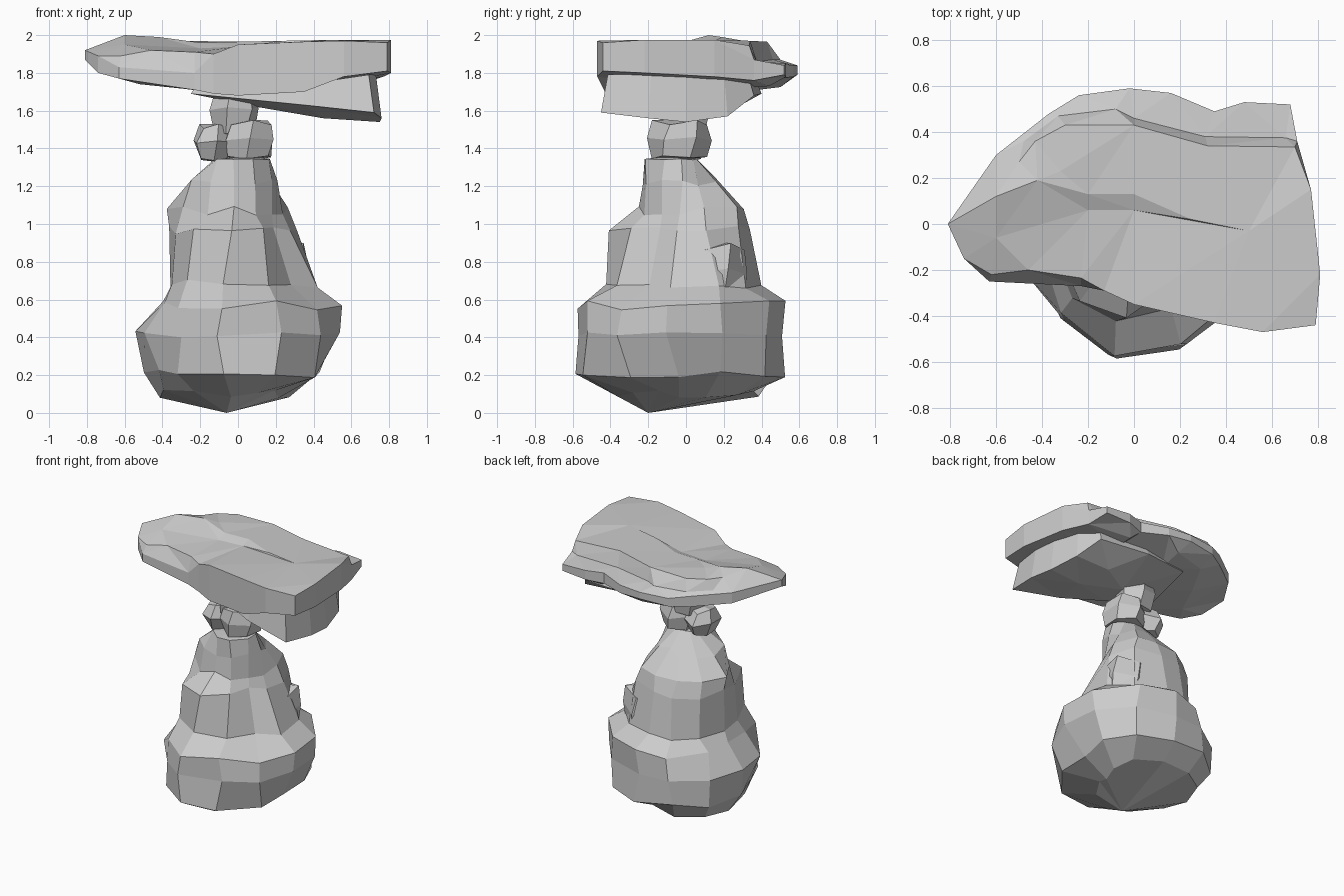
import bpy
import random
from math import cos, sin, pi, radians
from mathutils import Vector
from mathutils.geometry import delaunay_2d_cdt

random.seed(4)


def add_mesh(name, verts, faces):
    mesh = bpy.data.meshes.new(name)
    mesh.from_pydata(verts, [], faces)
    mesh.validate()
    obj = bpy.data.objects.new(name, mesh)
    bpy.context.collection.objects.link(obj)
    return obj


def loft(name, rings, bottom, top):
    """Join equal rings from bottom to top and close them on two apex points."""
    n = len(rings[0])
    verts = [p for ring in rings for p in ring] + [bottom, top]
    lo, hi, last = len(verts) - 2, len(verts) - 1, (len(rings) - 1) * n
    faces = []
    for i in range(n):
        j = (i + 1) % n
        faces += [(r * n + i, r * n + j, r * n + n + j, r * n + n + i)
                  for r in range(len(rings) - 1)]
        faces += [(lo, j, i), (hi, last + i, last + j)]
    return add_mesh(name, verts, faces)


def slab(name, rim, ridges, bottom, taper=0.0):
    """Rim of (x, y, z top, z bottom), capped through ridge lines and loose points."""
    n = len(rim)
    cx, cy = sum(p[0] for p in rim) / n, sum(p[1] for p in rim) / n
    verts, faces, starts = [], [], []
    for side in (0, 1):
        t = 0 if side else taper
        pts = [(p[0] + (cx - p[0]) * t, p[1] + (cy - p[1]) * t, p[2 + side])
               for p in rim]
        edges = []
        for line in ([[p] for p in bottom] if side else ridges):
            k = len(pts)
            edges += [(k + i, k + i + 1) for i in range(len(line) - 1)]
            pts += line
        base = len(verts)
        starts.append(base)
        verts += pts
        cdt = delaunay_2d_cdt([Vector(p[:2]) for p in pts], edges,
                              [list(range(n))], 1, 1e-5)
        for f in cdt[2]:
            if all(cdt[3][k] for k in f):
                ids = [base + cdt[3][k][0] for k in f]
                faces.append(ids[::-1] if side else ids)
    a, b = starts
    for i in range(n):
        j = (i + 1) % n
        faces.append((b + i, b + j, a + j, a + i))
    return add_mesh(name, verts, faces)


def stone(name, lo, hi, sides=7, turn=0.3, waist=0.75):
    """Faceted boulder filling the box lo..hi."""
    c = [(a + b) / 2 for a, b in zip(lo, hi)]
    s = [(b - a) / 2 for a, b in zip(lo, hi)]
    rings = []
    for k, (t, r) in enumerate(((-0.88, waist), (0.05, 1), (0.88, waist))):
        ring = []
        for i in range(sides):
            a = 2 * pi * i / sides + turn + 0.15 * k
            ring.append((c[0] + s[0] * r * 1.04 * cos(a),
                         c[1] + s[1] * r * 1.04 * sin(a),
                         c[2] + s[2] * (t + 0.12 * sin(3 * i + k))))
        rings.append(ring)
    return loft(name, rings, (c[0], c[1], lo[2]), (c[0], c[1], hi[2]))


# pedestal: height, then radius every 30 degrees starting near +x
pedestal = [
    (0.10, .22, .29, .36, .36, .42, .44, .42, .42, .40, .36, .30, .24),
    (0.21, .41, .47, .53, .53, .53, .53, .50, .46, .52, .59, .58, .50),
    (0.42, .55, .55, .54, .51, .53, .54, .55, .53, .52, .58, .57, .57),
    (0.57, .56, .56, .54, .53, .50, .45, .40, .42, .50, .58, .56, .54),
    (0.68, .43, .43, .41, .40, .40, .38, .36, .37, .42, .43, .40, .34),
    (0.97, .28, .33, .36, .34, .36, .37, .37, .35, .41, .41, .32, .23),
    (1.07, .24, .28, .33, .31, .32, .34, .38, .31, .28, .25, .24, .22),
    (1.22, .21, .20, .20, .16, .20, .22, .26, .27, .25, .23, .23, .22),
    (1.345, .17, .12, .07, .05, .06, .08, .10, .14, .18, .22, .23, .20),
]
rings = []
for row in pedestal:
    wobble = 0.025 if row[0] < 1.3 else 0.006
    ring = []
    for i, r in enumerate(row[1:]):
        a = i * pi / 6 - radians(8) + random.uniform(-.06, .06)
        ring.append((r * cos(a), r * sin(a), row[0] + random.uniform(-wobble, wobble)))
    rings.append(ring)
loft("pedestal_rock", rings, (-.06, -.20, 0), (.08, -.08, 1.36))

# broken ledge on the right flank
stone("side_ledge", (.02, .02, .58), (.38, .32, .90), 6, 0.2, 0.9)

# balancing stones in the neck
stone("neck_stone_right", (-.08, -.20, 1.34), (.20, .13, 1.55), 6, 0.4, 0.86)
stone("neck_stone_left", (-.24, -.17, 1.33), (-.01, .12, 1.53), 6, 0.5, 0.68)
stone("neck_stone_top", (-.15, -.15, 1.47), (.11, .13, 1.74), 6, 0.1, 0.8)

# upper cap slab
upper_rim = [
    (-.81, 0, 1.92, 1.87), (-.74, -.15, 1.89, 1.80), (-.63, -.25, 1.83, 1.77),
    (-.23, -.27, 1.80, 1.71), (-.13, -.29, 1.90, 1.69), (0, -.35, 1.95, 1.68),
    (.35, -.43, 1.965, 1.70), (.56, -.47, 1.97, 1.78), (.79, -.44, 1.96, 1.81),
    (.81, -.22, 1.975, 1.80), (.77, .15, 1.975, 1.78), (.71, .36, 1.87, 1.76),
    (.68, .52, 1.84, 1.79), (.48, .53, 1.85, 1.78), (.35, .49, 1.85, 1.77),
    (.16, .57, 1.84, 1.78), (-.02, .59, 1.84, 1.79), (-.24, .56, 1.84, 1.78),
    (-.37, .48, 1.86, 1.78), (-.60, .30, 1.88, 1.80)]
upper_ridges = [
    # back step, top and foot
    [(-.50, .27, 1.96), (-.43, .36, 1.96), (-.30, .43, 1.96), (0, .43, 1.965),
     (.32, .34, 1.97), (.70, .335, 1.945)],
    [(-.48, .36, 1.89), (-.33, .47, 1.88), (-.08, .50, 1.87), (0, .46, 1.87),
     (.31, .38, 1.86), (.66, .375, 1.86)],
    # hump edge and the dip beneath it
    [(-.60, .12, 2.0), (-.42, .19, 1.99), (-.32, .23, 1.97), (-.20, .13, 1.96),
     (0, .13, 1.965), (.25, .02, 1.97)],
    [(-.60, -.06, 1.95), (-.20, .06, 1.93), (0, .06, 1.94), (.50, -.03, 1.975)],
    # front left lip
    [(-.62, -.22, 1.89), (-.46, -.20, 1.92), (-.23, -.235, 1.91)]]
upper_bottom = [(-.52, -.10, 1.74), (-.40, .15, 1.73), (0, .30, 1.70),
                (0, 0, 1.68), (.40, .30, 1.72), (.40, 0, 1.72),
                (-.25, .42, 1.73), (.02, .50, 1.725), (.40, .44, 1.73)]
slab("upper_cap_slab", upper_rim, upper_ridges, upper_bottom)

# lower cap slab, thickest at the right end and undercut towards the top
lower_rim = [
    (-.25, -.10, 1.76, 1.69), (.05, -.25, 1.74, 1.66), (.35, -.38, 1.74, 1.63),
    (.72, -.45, 1.79, 1.59), (.76, -.20, 1.80, 1.56), (.75, 0, 1.80, 1.54),
    (.70, .22, 1.79, 1.57), (.60, .36, 1.78, 1.68), (.20, .40, 1.77, 1.69),
    (-.15, .35, 1.77, 1.70)]
slab("lower_cap_slab", lower_rim, [[(.3, 0, 1.80)]],
     [(.10, 0, 1.62), (.45, -.05, 1.56), (.40, .20, 1.58)], 0.08)
